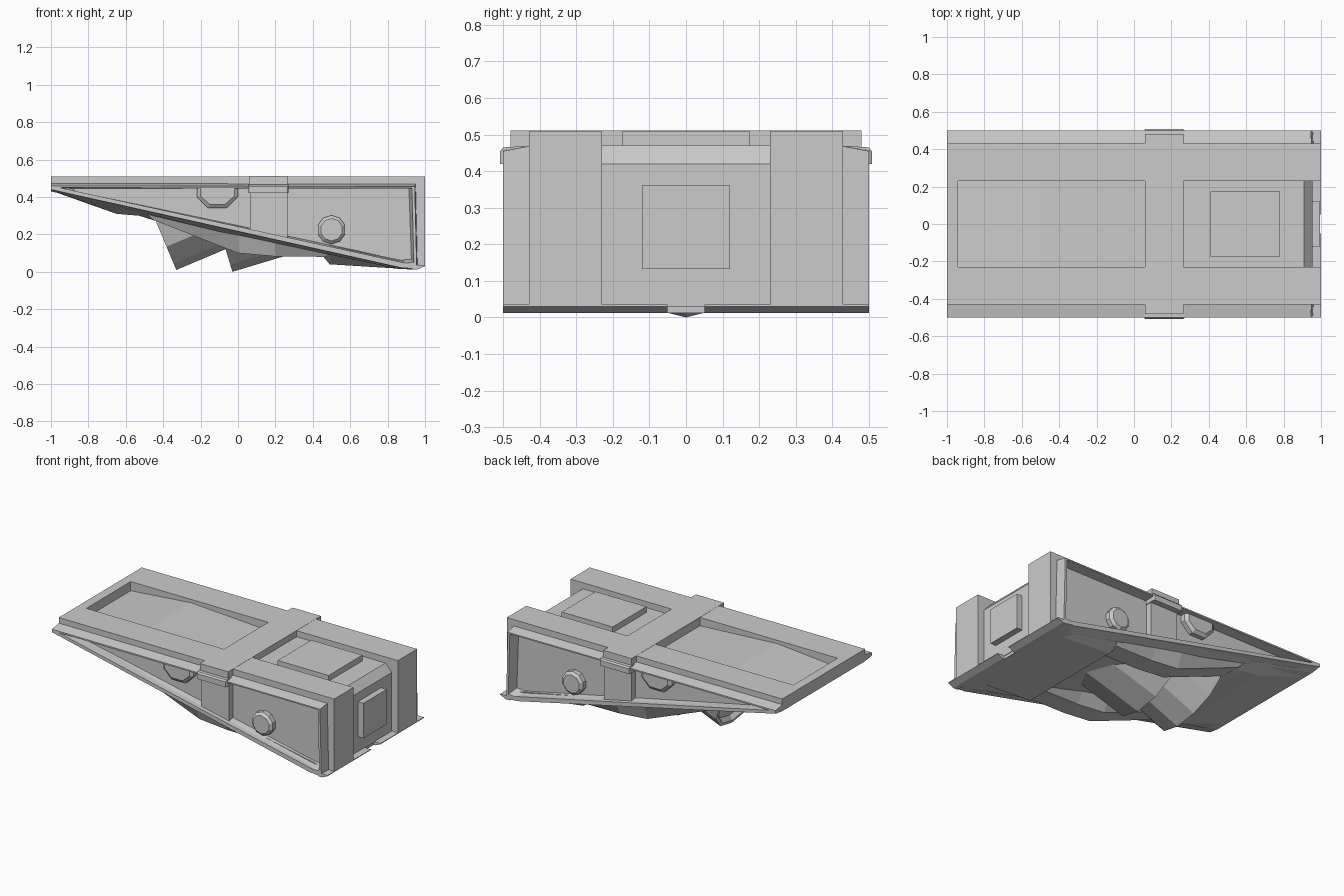
import bpy, bmesh
from math import sin, cos, pi, atan2
from mathutils import Vector, Matrix

if "Cube" in bpy.data.objects:
    bpy.data.objects.remove(bpy.data.objects["Cube"])


def finish(name, bm, mirror=False):
    bmesh.ops.recalc_face_normals(bm, faces=bm.faces[:])
    me = bpy.data.meshes.new(name)
    bm.to_mesh(me)
    bm.free()
    ob = bpy.data.objects.new(name, me)
    bpy.context.collection.objects.link(ob)
    if mirror:
        m = ob.modifiers.new("mirror", 'MIRROR')
        m.use_axis = (False, True, False)
        m.use_mirror_merge = False
    return ob


def loft(name, sections, mirror=False, ring=False):
    """Join xz profiles placed at successive y; ring closes the loop instead of capping."""
    bm = bmesh.new()
    rows = [[bm.verts.new((x, y, z)) for x, z in prof] for y, prof in sections]
    pairs = list(zip(rows, rows[1:])) + ([(rows[-1], rows[0])] if ring else [])
    n = len(rows[0])
    for a, b in pairs:
        for i in range(n):
            j = (i + 1) % n
            bm.faces.new((a[i], a[j], b[j], b[i]))
    if not ring:
        bm.faces.new(rows[0])
        bm.faces.new(rows[-1])
    return finish(name, bm, mirror)


def prism(name, y0, y1, prof, mirror=False):
    return loft(name, [(y0, prof), (y1, prof)], mirror)


def rect(x0, x1, z0, z1):
    return [(x0, z0), (x1, z0), (x1, z1), (x0, z1)]


def polygon(cx, cz, r, n):
    return [(cx + r * cos(2 * pi * (i + .5) / n), cz + r * sin(2 * pi * (i + .5) / n)) for i in range(n)]


# Wedge body: recessed centre and two raised rails
prism("centre_body", -.23, .23, [
    (-1, .51), (-.94, .51), (-.94, .45), (-.5, .488), (.06, .455), (.06, .51),
    (.26, .51), (.26, .47), (.91, .47), (.955, .42), (.955, .03), (-1, .44)])
prism("side_rail", .23, .43, [(-1, .51), (-1, .44), (1, .03), (1, .51)], True)

# Bottom plate, bowed below its straight side edges, with a gap at the rear centre
plate = [(-1, .46), (-1, .43), (-.1, .215), (.86, .015), (.95, .012), (.95, .035), (.88, .05)]
plate_edge = [(-1, .46), (-1, .44), (-.1, .245), (.86, .025), (.95, .014), (.95, .035), (.88, .05)]
loft("bottom_plate", [(-.5, plate_edge), (-.43, plate), (.43, plate), (.5, plate_edge)])
prism("rear_tab", .05, .5, [(.93, .012), (.96, .012), (1, .03), (1, .035), (.93, .035)], True)

# Flared frame around each side panel
outer = [(-1, .475), (-1, .43), (.88, .015), (.96, .03), (.95, .47)]
inner = [(-.88, .445), (-.86, .43), (.87, .065), (.925, .07), (.912, .445)]
edge = [(-1, .46), (-1, .44), (.88, .02), (.955, .035), (.945, .455)]
lip = [(-.95, .45), (-.93, .435), (.87, .045), (.94, .05), (.93, .447)]
loft("side_frame", [(.42, outer), (.5, edge), (.5, lip), (.42, inner)], True, True)

# Cross strap, its clamps and side bands
prism("cross_strap", -.48, .48, rect(.06, .265, .455, .511))
loft("strap_clamp", [(.42, rect(.055, .27, .42, .47)), (.5, rect(.055, .27, .42, .465)),
                     (.508, rect(.06, .265, .42, .455))], True)
loft("side_band", [(.42, [(.065, .21), (.265, .17), (.265, .44), (.065, .44)]),
                   (.47, [(.065, .22), (.265, .18), (.265, .44), (.065, .44)])], True)

# Raised pads on the deck and the rear wall
prism("deck_pad", -.175, .175, rect(.41, .78, .46, .508))
bm = bmesh.new()
bmesh.ops.create_cube(bm, size=1, matrix=Matrix.Translation((.97, 0, .247)) @ Matrix.Diagonal((.05, .24, .23, 1)))
finish("rear_pad", bm)

# Side panel bosses
loft("round_boss", [(.42, polygon(.5, .225, .077, 10)), (.46, polygon(.5, .225, .077, 10)),
                    (.475, polygon(.5, .225, .06, 10))], True)
pod = [(-.22, .45), (-.22, .40), (-.16, .34), (-.06, .34), (0, .40), (0, .45)]
pod_face = [(-.2, .45), (-.2, .405), (-.15, .36), (-.07, .36), (-.02, .405), (-.02, .45)]
loft("half_boss", [(.42, pod), (.46, pod), (.475, pod_face)], True)

# Underside housings beside the thruster
flush = [(-.5, .325), (0, .21), (.2, .17), (.5, .11)]
flush_top = [(.5, .14), (-.5, .345)]
deep = [(-.46, .28), (0, .1), (.2, .082), (.47, .08)]
loft("belly_housing", [(.22, flush + flush_top), (.27, deep + flush_top),
                       (.40, deep + flush_top), (.44, flush + flush_top)], True)
chin_base = [(-.96, .425), (-.65, .355), (-.53, .325), (-.45, .31), (-.45, .34), (-.96, .44)]
chin_deep = [(-.96, .42), (-.65, .31), (-.53, .3), (-.45, .275), (-.45, .34), (-.96, .44)]
loft("front_chin", [(-.45, chin_base), (-.36, chin_deep), (.36, chin_deep), (.45, chin_base)])
tail = [(.44, .1), (.49, .04), (.94, .012), (.94, .05), (.44, .15)]
tail_edge = [(.44, .14), (.49, .12), (.94, .02), (.94, .05), (.44, .15)]
loft("tail_keel", [(-.45, tail_edge), (-.36, tail), (.36, tail), (.45, tail_edge)])


# Tilted thruster tubes, trimmed to the slanted hull
def tube(name, low, slope, r, length, n=12):
    a = atan2(slope, 1)
    axis, up = Vector((cos(a), 0, sin(a))), Vector((-sin(a), 0, cos(a)))
    c = Vector((low[0], 0, low[1])) + up * r
    bm = bmesh.new()
    rows = []
    for t, k in ((.03, .85), (0, .92), (0, 1), (length, 1)):
        rows.append([bm.verts.new(c + axis * t + r * k * (Vector((0, sin(2 * pi * i / n), 0))
                                                         - up * cos(2 * pi * i / n))) for i in range(n)])
    for p, q in zip(rows, rows[1:]):
        for i in range(n):
            bm.faces.new((p[i], p[i - 1], q[i - 1], q[i]))
    bm.faces.new(rows[0])
    bm.faces.new(rows[-1])
    bmesh.ops.recalc_face_normals(bm, faces=bm.faces[:])
    bmesh.ops.bisect_plane(bm, geom=bm.verts[:] + bm.edges[:] + bm.faces[:],
                           plane_co=(0, 0, .245), plane_no=(.205, 0, 1), clear_outer=True)
    finish(name, bm)


tube("thruster_nozzle", (-.33, .01), .42, .27, .6)
tube("thruster_sleeve", (-.03, 0), .3, .3, .5)
